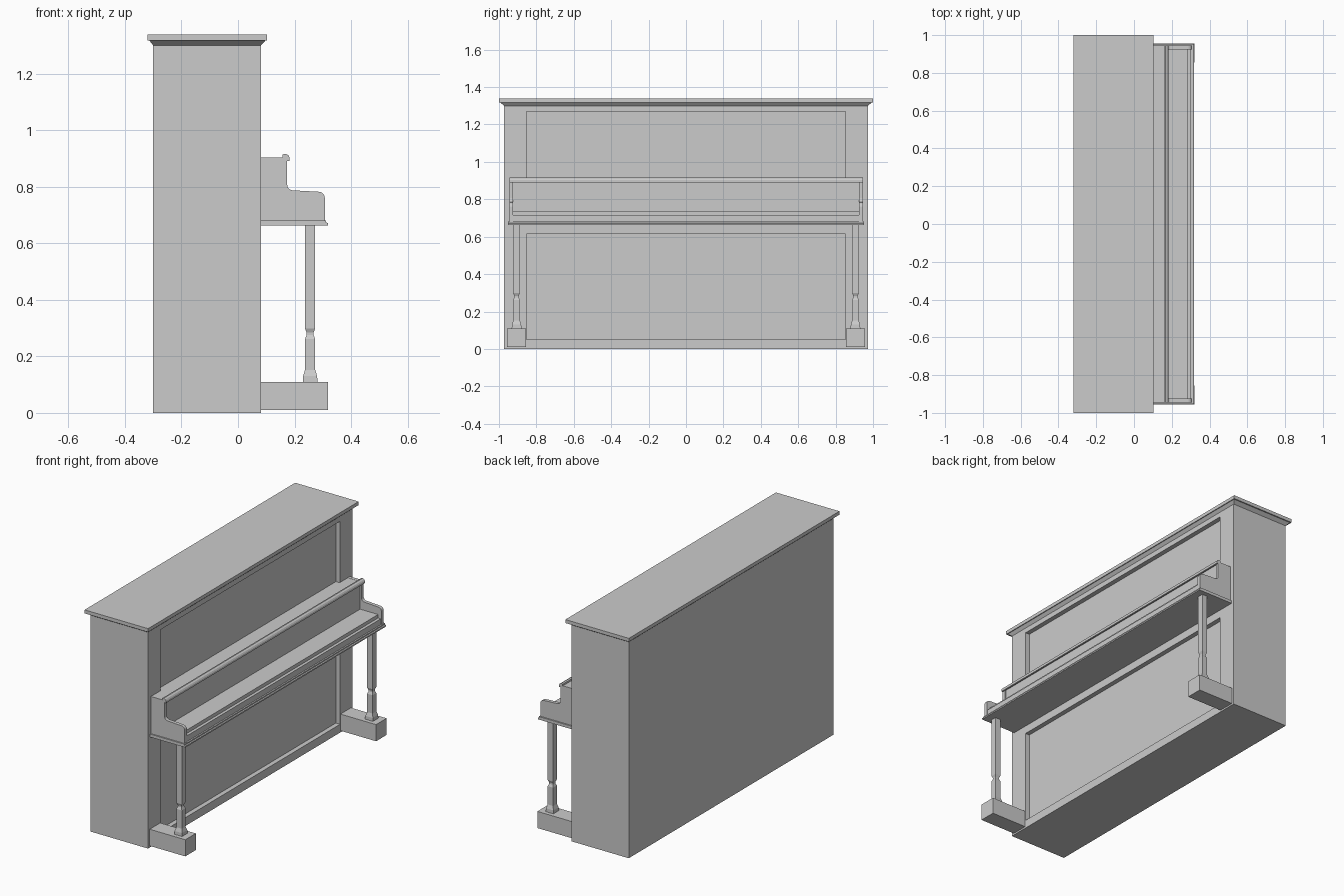
import bpy, bmesh, math

if "Cube" in bpy.data.objects:
    bpy.data.objects.remove(bpy.data.objects["Cube"])


def finish(name, bm):
    bmesh.ops.recalc_face_normals(bm, faces=bm.faces)
    me = bpy.data.meshes.new(name)
    bm.to_mesh(me)
    bm.free()
    ob = bpy.data.objects.new(name, me)
    bpy.context.collection.objects.link(ob)
    return ob


def loft(name, rings):
    """Stack of rectangles (x0, x1, y0, y1, z) joined into one closed solid."""
    bm = bmesh.new()
    loops = [[bm.verts.new(p) for p in ((a, c, z), (b, c, z), (b, d, z), (a, d, z))]
             for a, b, c, d, z in rings]
    bm.faces.new(loops[0])
    bm.faces.new(loops[-1])
    for lo, hi in zip(loops, loops[1:]):
        for i in range(4):
            j = (i + 1) % 4
            bm.faces.new((lo[i], lo[j], hi[j], hi[i]))
    return finish(name, bm)


def box(name, x0, x1, y0, y1, z0, z1):
    return loft(name, [(x0, x1, y0, y1, z0), (x0, x1, y0, y1, z1)])


def prism(name, profile, y0, y1):
    """XZ profile extruded along y."""
    bm = bmesh.new()
    face = bm.faces.new([bm.verts.new((x, y0, z)) for x, z in profile])
    ext = bmesh.ops.extrude_face_region(bm, geom=[face])
    verts = [g for g in ext["geom"] if isinstance(g, bmesh.types.BMVert)]
    bmesh.ops.translate(bm, verts=verts, vec=(0, y1 - y0, 0))
    return finish(name, bm)


def arc(cx, cz, r, a0, a1, n=5):
    return [(cx + r * math.cos(math.radians(a0 + (a1 - a0) * i / n)),
             cz + r * math.sin(math.radians(a0 + (a1 - a0) * i / n))) for i in range(n + 1)]


# Cabinet with two recessed front panels
cabinet = box("cabinet", -0.30, 0.082, -0.972, 0.972, 0, 1.30)
for z0, z1 in ((0.05, 0.615), (0.90, 1.27)):
    cutter = box("panel_cutter", 0.054, 0.2, -0.853, 0.853, z0, z1)
    cutter.hide_render = True
    mod = cabinet.modifiers.new("panel_recess", 'BOOLEAN')
    mod.operation = 'DIFFERENCE'
    mod.solver = 'EXACT'
    mod.object = cutter
    bpy.context.view_layer.objects.active = cabinet
    bpy.ops.object.modifier_apply(modifier=mod.name)
    bpy.data.objects.remove(cutter)

# Lid with slanted moulding underneath
loft("lid", [(-0.30, 0.082, -0.972, 0.972, 1.30), (-0.314, 0.097, -0.993, 0.993, 1.317),
             (-0.32, 0.102, -1, 1, 1.317), (-0.32, 0.102, -1, 1, 1.338)])

# Key bed with stepped moulding
prism("key_bed", [(0.08, 0.663), (0.318, 0.663), (0.318, 0.671), (0.312, 0.674),
                  (0.312, 0.681), (0.08, 0.681)], -0.953, 0.953)

# Keyboard deck, front rail and fallboard
box("keyboard_deck", 0.08, 0.285, -0.93, 0.93, 0.68, 0.737)
box("front_rail", 0.28, 0.303, -0.93, 0.93, 0.68, 0.716)
box("fallboard", 0.08, 0.165, -0.93, 0.93, 0.70, 0.903)

# Curled lip along the fallboard
prism("fallboard_lip", [(0.158, 0.903), (0.158, 0.914), (0.168, 0.916), (0.178, 0.911),
                        (0.183, 0.903), (0.183, 0.891), (0.173, 0.891), (0.165, 0.897)],
      -0.945, 0.945)

# Scrolled cheek profile
cheek = ([(0.08, 0.68), (0.307, 0.68)] + arc(0.285, 0.76, 0.022, 0, 85)
         + arc(0.194, 0.807, 0.02, 270, 180) + [(0.174, 0.904), (0.08, 0.904)])

# Square leg outline: (half width, height)
leg = [(0.026, 0.11), (0.026, 0.128), (0.018, 0.152), (0.018, 0.15), (0.014, 0.268),
       (0.014, 0.275), (0.018, 0.29), (0.018, 0.665)]
leg = [(0.026, 0.105), (0.025, 0.13), (0.018, 0.152), (0.018, 0.262), (0.012, 0.276),
       (0.012, 0.284), (0.018, 0.298), (0.018, 0.668)]

for side, s in (("left", -1), ("right", 1)):
    prism("cheek_" + side, cheek, s * 0.945, s * 0.924)
    y = s * 0.906
    loft("leg_" + side, [(0.255 - r, 0.255 + r, y - r, y + r, z) for r, z in leg])
    box("foot_" + side, 0.08, 0.319, y - 0.05, y + 0.05, 0.01, 0.11)
